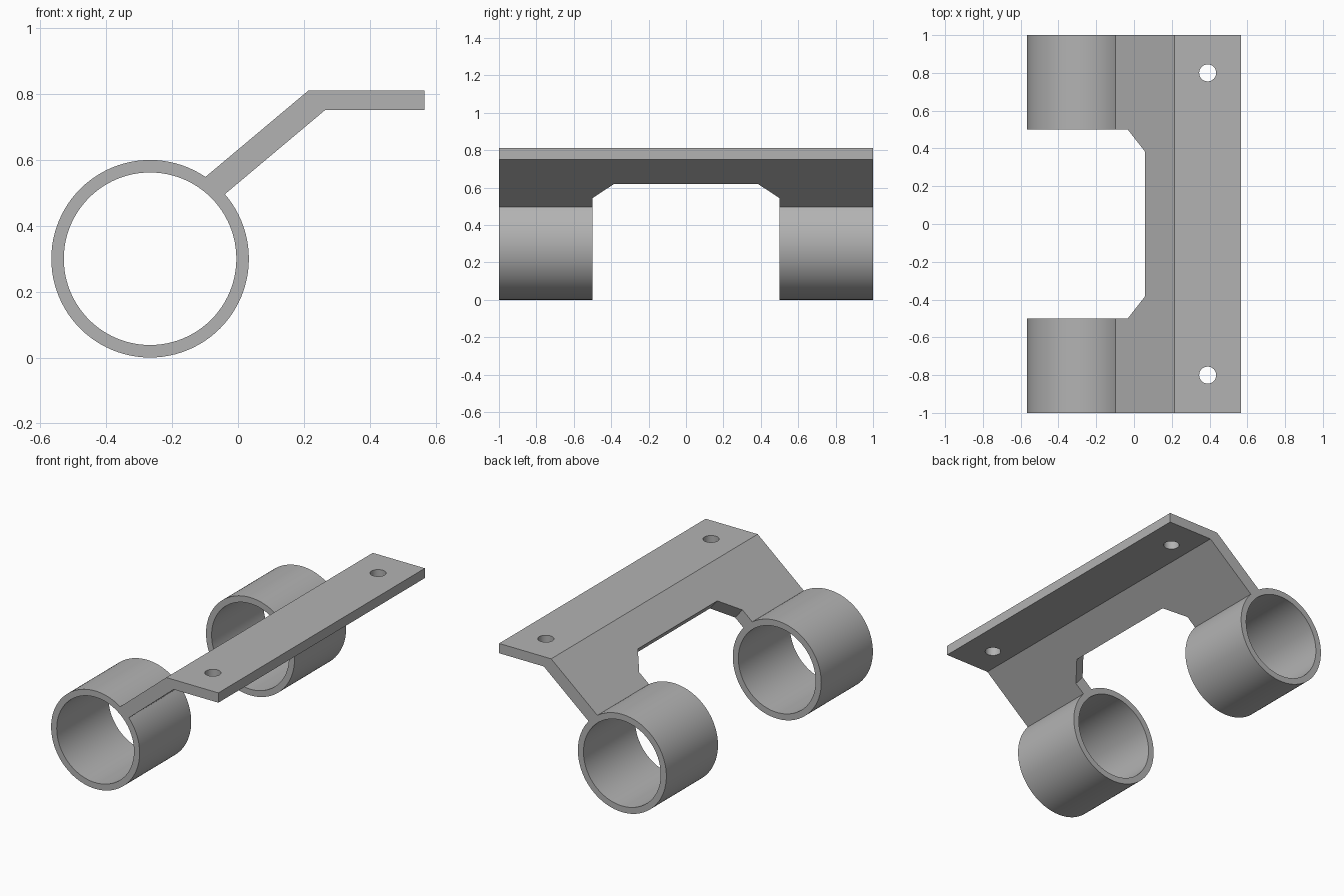
import bpy, bmesh, math
from mathutils import Vector

cube = bpy.data.objects.get("Cube")
if cube:
    bpy.data.objects.remove(cube, do_unlink=True)

grey = bpy.data.materials.new("plain_grey")
grey.use_nodes = True
grey.diffuse_color = (0.45, 0.45, 0.45, 1)
grey.node_tree.nodes["Principled BSDF"].inputs["Base Color"].default_value = (0.45, 0.45, 0.45, 1)


def prism(name, points, sweep):
    """Solid made by sweeping a flat outline along a vector."""
    bm = bmesh.new()
    face = bm.faces.new([bm.verts.new(p) for p in points])
    swept = bmesh.ops.extrude_face_region(bm, geom=[face], use_keep_orig=True)
    moved = [v for v in swept["geom"] if isinstance(v, bmesh.types.BMVert)]
    bmesh.ops.translate(bm, verts=moved, vec=sweep)
    bmesh.ops.recalc_face_normals(bm, faces=bm.faces)
    mesh = bpy.data.meshes.new(name)
    bm.to_mesh(mesh)
    bm.free()
    mesh.materials.append(grey)
    obj = bpy.data.objects.new(name, mesh)
    bpy.context.collection.objects.link(obj)
    return obj


def circle(radius, steps):
    return [(radius * math.cos(math.tau * i / steps), radius * math.sin(math.tau * i / steps))
            for i in range(steps)]


def combine(target, other, operation):
    """Apply a boolean and remove the helper."""
    mod = target.modifiers.new(operation.lower(), "BOOLEAN")
    mod.operation, mod.solver, mod.object = operation, "EXACT", other
    bpy.context.view_layer.objects.active = target
    bpy.ops.object.modifier_apply(modifier=mod.name)
    bpy.data.objects.remove(other, do_unlink=True)


RING_X, RING_Z, OUTER, INNER = -0.267, 0.3, 0.3, 0.262
slope = math.radians(40)
along = Vector((math.cos(slope), 0, math.sin(slope)))
normal = Vector((-math.sin(slope), 0, math.cos(slope)))

# Bent plate: sloping arm and flat flange, its foot set into the ring walls
bend_top, bend_low = Vector((0.214, 0, 0.811)), Vector((0.264, 0, 0.751))
foot_top = bend_top - along * 0.426
foot_low = foot_top - normal * (bend_top - bend_low).dot(normal)
outline = [foot_top, bend_top, Vector((0.567, 0, 0.811)), Vector((0.567, 0, 0.751)), bend_low, foot_low]
bracket = prism("bracket", [p + Vector((0, -1, 0)) for p in outline], (0, 2, 0))

# Chamfered opening between the rings, cut square to the sloping arm
corner = bend_top - along * (0.157 / math.cos(slope))
shoulder = bend_top - along * (0.247 / math.cos(slope))
end = bend_top - along * 0.6
half = [(corner, 0.385), (shoulder, 0.5), (end, 0.5)]
notch = [(p, y) for p, y in half] + [(p, -y) for p, y in reversed(half)]
opening = prism("opening_cutter", [p + Vector((0, y, 0)) + normal * 0.05 for p, y in notch], normal * -0.2)
combine(bracket, opening, "DIFFERENCE")

# Screw holes in the flange
for y in (-0.8, 0.8):
    hole = prism("hole_cutter", [(0.39 + a, y + b, 0.7) for a, b in circle(0.045, 32)], (0, 0, 0.2))
    combine(bracket, hole, "DIFFERENCE")

# Two tube rings joined to the arm
for start in (-1, 0.5):
    ring = prism("ring", [(RING_X + a, start, RING_Z + b) for a, b in circle(OUTER, 96)], (0, 0.5, 0))
    bore = prism("bore_cutter", [(RING_X + a, start - 0.1, RING_Z + b) for a, b in circle(INNER, 96)],
                 (0, 0.7, 0))
    combine(ring, bore, "DIFFERENCE")
    combine(bracket, ring, "UNION")

# Smooth tubes and holes, sharp plate edges
bpy.ops.object.select_all(action="DESELECT")
bracket.select_set(True)
bpy.context.view_layer.objects.active = bracket
bpy.ops.object.shade_smooth_by_angle(angle=math.radians(25))
